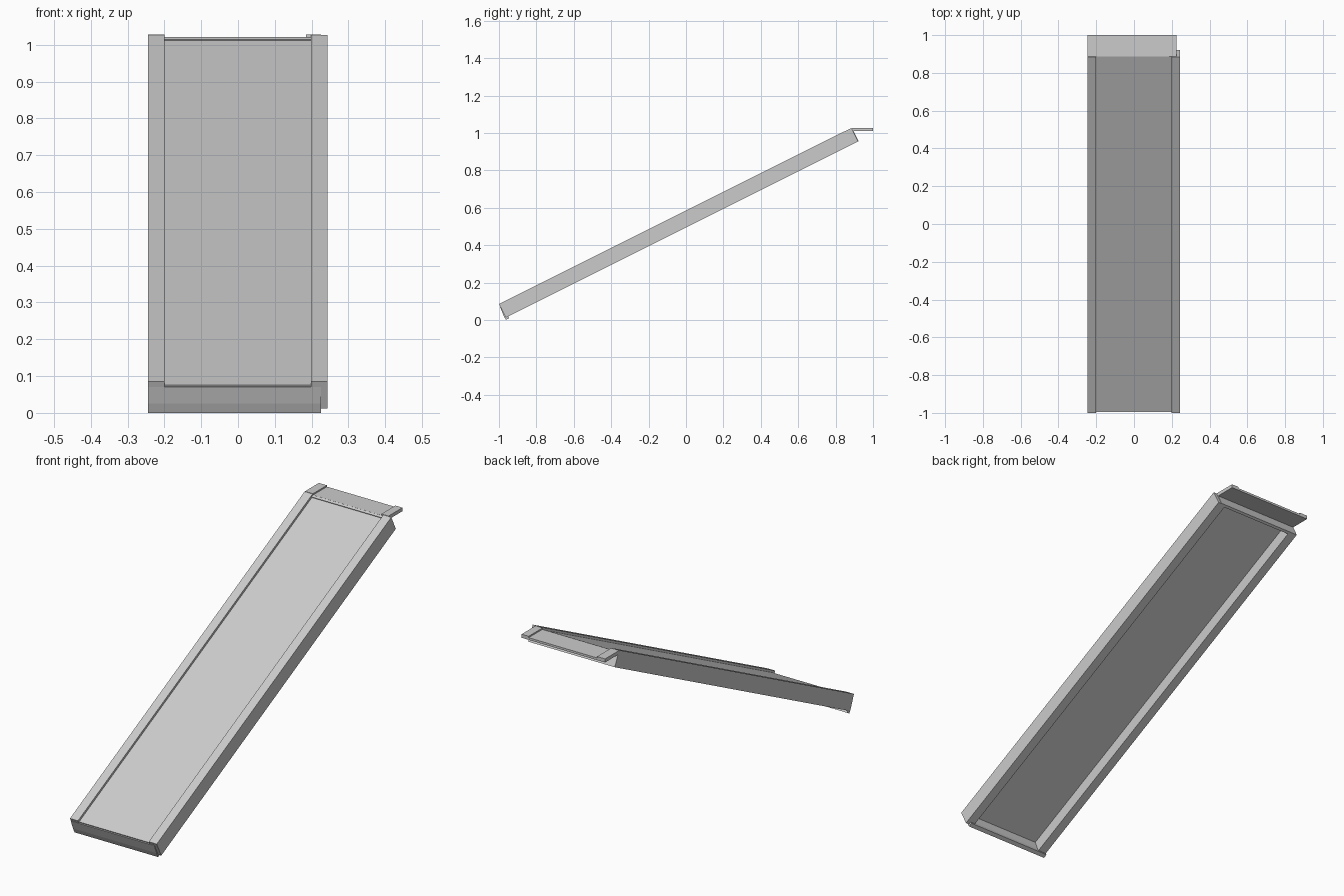
import bpy
import bmesh
from mathutils import Vector

if "Cube" in bpy.data.objects:
    bpy.data.objects.remove(bpy.data.objects["Cube"], do_unlink=True)

grey = bpy.data.materials.new("plain grey metal")
grey.use_nodes = True
colour = (0.6, 0.6, 0.6, 1)
grey.diffuse_color = colour
grey.node_tree.nodes["Principled BSDF"].inputs["Base Color"].default_value = colour

# Slope frame: distance along the ramp, depth below its top edge
START = Vector((-1.0, 0.085))
ALONG = Vector((1.885, 0.942)).normalized()
DOWN = Vector((ALONG.y, -ALONG.x))
LENGTH, DEPTH = 2.107, 0.081
LEFT, RIGHT = 0.243, -0.245      # outer sides of the rails
END_LEFT = 0.225                 # the end sheets stop short of the left side


def slope(along, depth):
    return START + ALONG * along + DOWN * depth


def prism(name, outline, x0, x1):
    """Extrude a closed side outline (y, z) across x."""
    bm = bmesh.new()
    face = bm.faces.new([bm.verts.new((x0, p[0], p[1])) for p in outline])
    grown = bmesh.ops.extrude_face_region(bm, geom=[face])
    moved = [g for g in grown["geom"] if isinstance(g, bmesh.types.BMVert)]
    bmesh.ops.translate(bm, vec=(x1 - x0, 0, 0), verts=moved)
    bmesh.ops.recalc_face_normals(bm, faces=bm.faces)
    mesh = bpy.data.meshes.new(name)
    bm.to_mesh(mesh)
    bm.free()
    mesh.materials.append(grey)
    obj = bpy.data.objects.new(name, mesh)
    bpy.context.collection.objects.link(obj)
    return obj


def slope_bar(name, a0, a1, d0, d1, x0, x1):
    corners = [(a0, d0), (a1, d0), (a1, d1), (a0, d1)]
    return prism(name, [slope(*c) for c in corners], x0, x1)


# Side rails, each with a thin foot strip along its bottom
for side, x0, x1 in (("left", 0.198, LEFT), ("right", RIGHT, -0.2)):
    slope_bar(side + "_rail", 0, LENGTH, 0, DEPTH - 0.006, x0, x1)
    slope_bar(side + "_rail_foot", 0, LENGTH, DEPTH - 0.006, DEPTH, x0, x1)

# Sliding surface between the rails
slope_bar("deck", 0.004, LENGTH - 0.01, 0.012, 0.02, -0.2, 0.198)

# Folded sheet closing the lower end
prism("lower_end_sheet",
      [(-0.994, 0.07), (-0.976, 0.025), (-0.963, 0.0), (-0.945, 0.01),
       (-0.958, 0.03), (-0.975, 0.075)], RIGHT, END_LEFT)

# Sheet closing the upper end
slope_bar("upper_end_sheet", LENGTH - 0.012, LENGTH + 0.002, 0.008, DEPTH,
          RIGHT, END_LEFT)

# Level lip at the top, with a raised strip at each end
prism("top_lip", [(0.888, 1.009), (1.0, 1.009), (1.0, 1.02), (0.888, 1.02)],
      RIGHT, END_LEFT)
for side, x0, x1 in (("left", 0.185, END_LEFT), ("right", RIGHT, -0.2)):
    prism(side + "_lip_strip",
          [(0.888, 1.015), (1.0, 1.015), (1.0, 1.027), (0.888, 1.027)], x0, x1)
